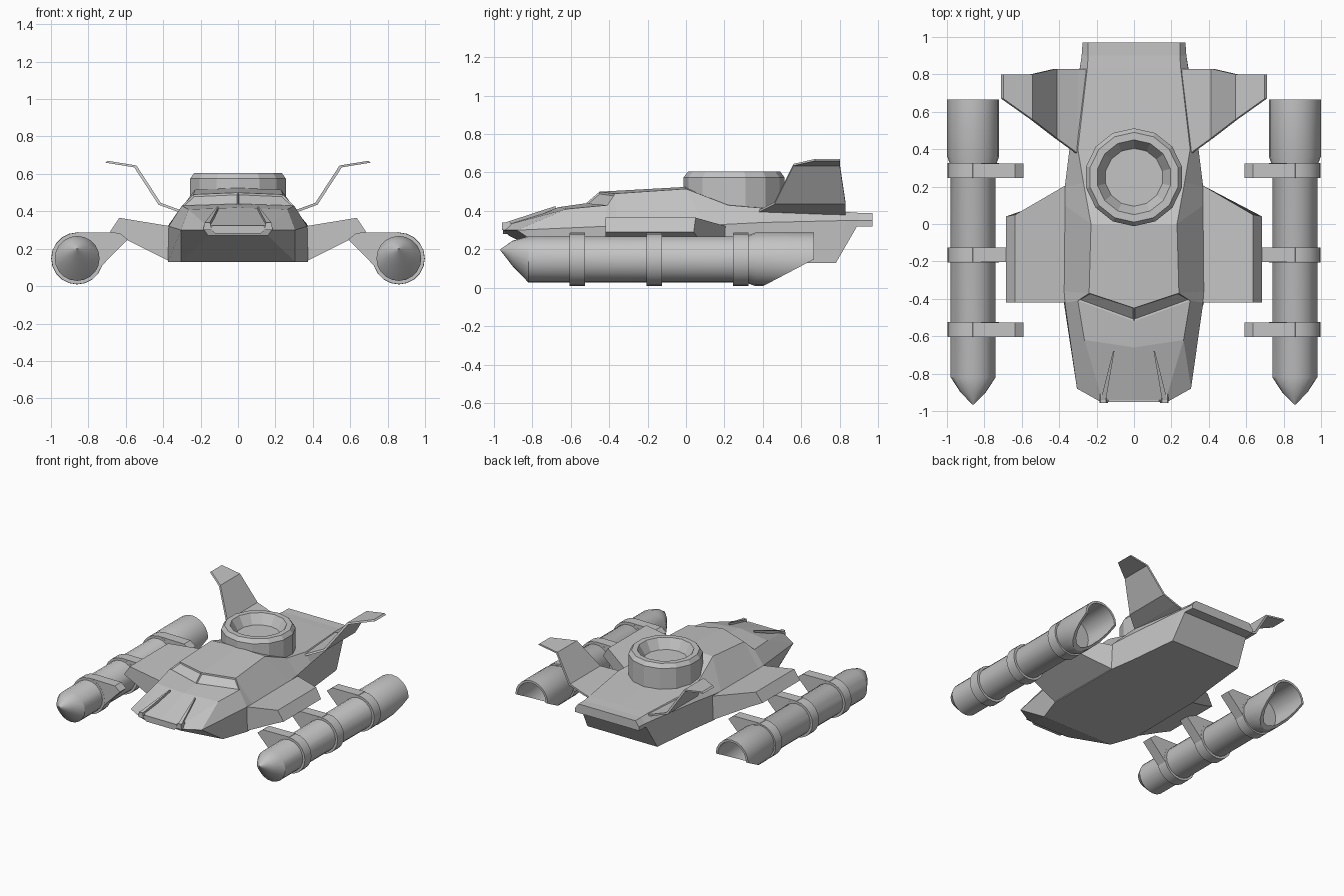
import bpy, bmesh, math

cube = bpy.data.objects.get("Cube")
if cube:
    bpy.data.objects.remove(cube, do_unlink=True)

grey = bpy.data.materials.new("light grey hull")
grey.use_nodes = True
grey.diffuse_color = (0.55, 0.55, 0.55, 1)
grey.node_tree.nodes["Principled BSDF"].inputs["Base Color"].default_value = (0.55, 0.55, 0.55, 1)


def loft(name, rings, caps=(True, True), mirror=False, smooth=False, edit=None):
    """Skin a list of equal-length closed rings."""
    bm = bmesh.new()
    vs = [[bm.verts.new(p) for p in r] for r in rings]
    n = len(vs[0])
    for a, b in zip(vs, vs[1:]):
        for i in range(n):
            j = (i + 1) % n
            bm.faces.new((a[i], a[j], b[j], b[i]))
    for flag, r in zip(caps, (vs[0], vs[-1])):
        if flag:
            bm.faces.new(r)
    bmesh.ops.recalc_face_normals(bm, faces=bm.faces)
    if edit:
        edit(bm)
    me = bpy.data.meshes.new(name)
    bm.to_mesh(me)
    bm.free()
    me.materials.append(grey)
    ob = bpy.data.objects.new(name, me)
    bpy.context.collection.objects.link(ob)
    if smooth:
        bpy.ops.object.select_all(action='DESELECT')
        ob.select_set(True)
        bpy.context.view_layer.objects.active = ob
        bpy.ops.object.shade_smooth_by_angle(angle=math.radians(25))
    if mirror:
        ob.modifiers.new("Mirror", 'MIRROR')
    return ob


def slab(name, outline, y0, y1, **kw):
    """Extrude an x-z outline along y."""
    return loft(name, [[(x, y, z) for x, z in outline] for y in (y0, y1)], **kw)


# Hull stations: bottom edge, chine, shoulder, centre line
stations = [
    [(.16, -.92, .27), (.18, -.95, .30), (.17, -.94, .325), (0, -.94, .325)],
    [(.305, -.62, .13), (.305, -.88, .30), (.265, -.62, .41), (0, -.66, .42)],
    [(.375, -.42, .13), (.37, -.42, .32), (.30, -.41, .43), (0, -.52, .44)],
    [(.375, -.36, .13), (.375, -.36, .32), (.24, -.37, .49), (0, -.45, .50)],
    [(.37, .10, .13), (.37, .10, .32), (.23, 0, .515), (0, 0, .525)],
    [(.37, .20, .13), (.37, .20, .33), (.27, .22, .43), (0, .20, .44)],
    [(.34, .40, .13), (.345, .40, .34), (.30, .40, .415), (0, .40, .42)],
    [(.30, .78, .13), (.29, .83, .35), (.25, .83, .395), (0, .83, .395)],
    [(.28, .89, .32), (.28, .90, .35), (.245, .90, .39), (0, .90, .39)],
    [(.275, .97, .32), (.275, .97, .35), (.245, .97, .39), (0, .97, .39)],
]


def inset_windows(bm):
    # Two windscreen panes, sunk into the cabin front
    panes = []
    for f in bm.faces:
        c = f.calc_center_median()
        if -.47 < c.y < -.41 and c.z > .45 and abs(c.x) < .2:
            panes.append(f)
    bmesh.ops.inset_individual(bm, faces=panes, thickness=.011, depth=-.008)


rings = [s + [(-x, y, z) for x, y, z in reversed(s[:3])] for s in stations]
loft("hull", rings, edit=inset_windows)

# Nose slot plate and its side tabs
slab("nose_plate", [(.12, .28), (.15, .305), (.135, .325), (-.135, .325),
                    (-.15, .305), (-.12, .28)], -.953, -.93)
slab("nose_tab", [(.14, .30), (.185, .30), (.18, .34), (.15, .34)], -.957, -.91, mirror=True)

# Tapered hood ridges
loft("hood_ridge", [
    [(.105, -.68, .41), (.112, -.68, .41), (.112, -.68, .425), (.105, -.68, .425)],
    [(.15, -.94, .31), (.178, -.94, .31), (.178, -.94, .34), (.15, -.94, .34)]], mirror=True)


# Turret collar: profile of radius and height with a sunken floor
def circle(r, z, n=14):
    return [(r * math.sin(math.tau * i / n), .25 + r * math.cos(math.tau * i / n), z)
            for i in range(n)]


loft("turret_ring", [circle(r, z) for r, z in
                     [(.262, .40), (.262, .575), (.24, .605), (.20, .605), (.155, .53)]])

# Side wing stubs
wing = [(.36, .13, .2), (.36, .32, .21), (.635, .365, .05), (.685, .29, .04), (.6, .25, .07)]
loft("wing_stub", [[(x, -.42, z) for x, z, y in wing], [(x, y, z) for x, z, y in wing]],
     mirror=True)

# Tail fins: spanwise sections (x, z, leading y, trailing y)
fin = [(.25, .375, .36, .83), (.315, .395, .38, .83), (.425, .435, .46, .83),
       (.555, .635, .56, .80), (.71, .66, .67, .80)]
loft("tail_fin", [[(x, a, z), (x, b, z), (x - .012, b, z + .01), (x - .012, a, z + .01)]
                  for x, z, a, b in fin], mirror=True)

# Pods: nose cone, tube, flared open tail with its lower half cut away
PX, PZ, SIDES = .86, .148, 20


def pod_ring(y, r, lift=0, cut=False):
    pts = []
    for i in range(SIDES):
        t = math.tau * i / SIDES
        dz = r * math.sin(t)
        yy = y + min(0, dz) * 1.9 if cut else y
        pts.append((PX + r * math.cos(t), yy, PZ + dz + lift))
    return pts


loft("engine_pod", [
    pod_ring(-.965, .004, .05), pod_ring(-.90, .068, .03), pod_ring(-.82, .12),
    pod_ring(.31, .12), pod_ring(.36, .139), pod_ring(.665, .139, cut=True),
    pod_ring(.665, .122, cut=True), pod_ring(.38, .122)], mirror=True, smooth=True)

# Clamp bands with brackets reaching towards the wing stubs
bracket = [(.59, .25), (.635, .285), (.86, .288), (.95, .20), (.89, .012), (.80, .035)]
for label, y in (("front", -.565), ("middle", -.165), ("rear", .285)):
    loft(label + "_clamp_band", [pod_ring(y - .04, .138), pod_ring(y + .04, .138)],
         mirror=True, smooth=True)
    slab(label + "_bracket", bracket, y - .039, y + .039, mirror=True)
